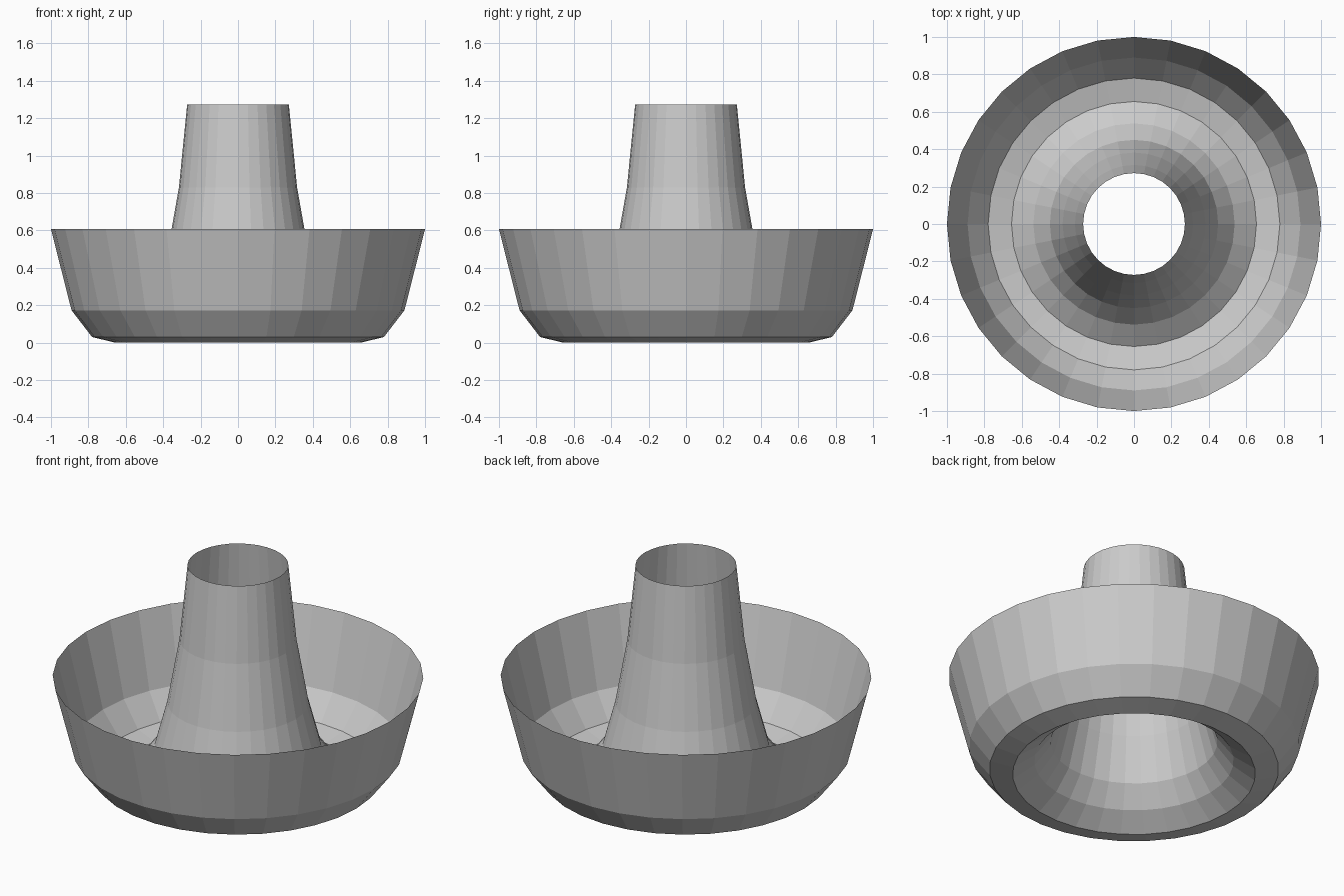
import bpy, bmesh, math

if "Cube" in bpy.data.objects:
    bpy.data.objects.remove(bpy.data.objects["Cube"])

SIDES = 32
# radius, height: outer rim, down round the base, then up the hollow chimney
PROFILE = [(1.0, 0.607), (0.89, 0.173), (0.78, 0.03), (0.655, 0.0),
           (0.538, 0.083), (0.45, 0.20), (0.382, 0.456), (0.316, 0.83),
           (0.272, 1.273)]

# plain grey metal
mat = bpy.data.materials.new("light grey")
mat.diffuse_color = (0.6, 0.6, 0.6, 1.0)
mat.use_nodes = True
mat.node_tree.nodes["Principled BSDF"].inputs["Base Color"].default_value = mat.diffuse_color

# single open sheet revolved around z
bm = bmesh.new()
rings = [[bm.verts.new((r * math.cos(2 * math.pi * i / SIDES),
                        r * math.sin(2 * math.pi * i / SIDES), z))
          for i in range(SIDES)] for r, z in PROFILE]
for upper, lower in zip(rings, rings[1:]):
    for i in range(SIDES):
        j = (i + 1) % SIDES
        bm.faces.new((upper[i], lower[i], lower[j], upper[j]))

mesh = bpy.data.meshes.new("ring_pan")
bm.to_mesh(mesh)
bm.free()
mesh.materials.append(mat)
pan = bpy.data.objects.new("ring_pan", mesh)
bpy.context.collection.objects.link(pan)
